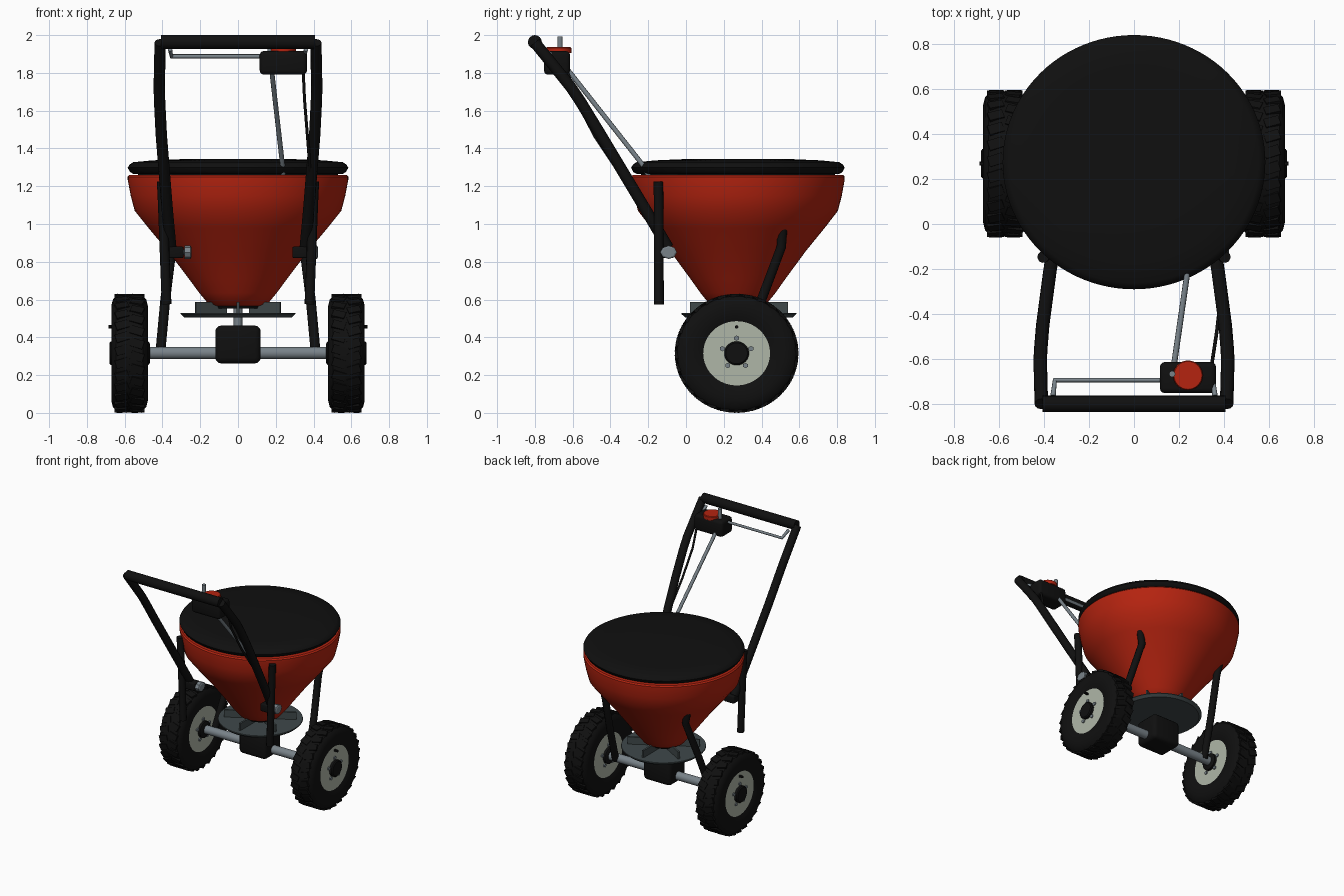
import bpy, bmesh, math
from mathutils import Matrix, Vector

if "Cube" in bpy.data.objects:
    bpy.data.objects.remove(bpy.data.objects["Cube"])


def mat(name, r, g, b):
    m = bpy.data.materials.new(name)
    m.diffuse_color = (r, g, b, 1)
    m.use_nodes = True
    m.node_tree.nodes["Principled BSDF"].inputs["Base Color"].default_value = m.diffuse_color
    return m


BLACK = mat("black", 0.005, 0.005, 0.005)
RED = mat("red", 0.46, 0.017, 0.005)
STEEL = mat("steel grey", 0.19, 0.225, 0.25)
DARK = mat("dark grey", 0.05, 0.065, 0.068)
RIM = mat("light grey", 0.43, 0.47, 0.39)


def finish(me, name, m, smooth=35):
    ob = bpy.data.objects.new(name, me)
    bpy.context.collection.objects.link(ob)
    me.materials.clear()
    me.materials.append(m)
    bpy.ops.object.select_all(action='DESELECT')
    ob.select_set(True)
    bpy.context.view_layer.objects.active = ob
    if smooth:
        bpy.ops.object.shade_smooth_by_angle(angle=math.radians(smooth))
    return ob


def from_bm(bm, name, m, smooth=35):
    bmesh.ops.recalc_face_normals(bm, faces=bm.faces)
    me = bpy.data.meshes.new(name)
    bm.to_mesh(me)
    bm.free()
    return finish(me, name, m, smooth)


def lathe(name, prof, m, mtx, n=64, smooth=35, closed=False):
    """Spin (radius, height) points about local z; ends are capped unless closed."""
    bm = bmesh.new()
    rings = [[bm.verts.new(mtx @ Vector((r * math.cos(2 * math.pi * i / n),
                                         r * math.sin(2 * math.pi * i / n), h)))
              for i in range(n)] for r, h in prof]
    pairs = list(zip(rings, rings[1:]))
    if closed:
        pairs.append((rings[-1], rings[0]))
    for a, b in pairs:
        for i in range(n):
            j = (i + 1) % n
            bm.faces.new((a[i], a[j], b[j], b[i]))
    if not closed:
        bm.faces.new(rings[0])
        bm.faces.new(rings[-1])
    return from_bm(bm, name, m, smooth)


def tube(name, pts, r, m, res=3):
    cu = bpy.data.curves.new(name, 'CURVE')
    cu.dimensions = '3D'
    cu.bevel_depth, cu.bevel_resolution, cu.use_fill_caps = r, res, True
    sp = cu.splines.new('POLY')
    sp.points.add(len(pts) - 1)
    for p, c in zip(sp.points, pts):
        p.co = (*c, 1)
    tmp = bpy.data.objects.new(name + "_path", cu)
    bpy.context.collection.objects.link(tmp)
    me = bpy.data.meshes.new_from_object(tmp.evaluated_get(bpy.context.evaluated_depsgraph_get()))
    bpy.data.objects.remove(tmp)
    return finish(me, name, m, 50)


def box(name, centre, size, m, bevel=0.0, rot=Matrix()):
    bm = bmesh.new()
    bmesh.ops.create_cube(bm, size=1)
    bmesh.ops.scale(bm, vec=size, verts=bm.verts)
    if bevel:
        bmesh.ops.bevel(bm, geom=bm.edges[:], offset=bevel, segments=3, profile=0.5, affect='EDGES')
    bm.transform(Matrix.Translation(centre) @ rot)
    return from_bm(bm, name, m)


T = Matrix.Translation
CY = 0.272                                    # axis of the hopper and axle
oval = T((0, CY + 0.003, 0)) @ Matrix.Diagonal((1, 0.968, 1, 1))

# Hopper with its lid and outlet
lathe("hopper", [(0.13, 0.565), (0.155, 0.575), (0.205, 0.635), (0.26, 0.71), (0.37, 0.855),
                 (0.475, 0.98), (0.547, 1.07), (0.568, 1.15), (0.584, 1.235), (0.584, 1.25),
                 (0.575, 1.26)], RED, oval, 96)
lathe("hopper_lid", [(0.555, 1.266), (0.572, 1.275), (0.584, 1.298), (0.574, 1.315),
                     (0.555, 1.327), (0.45, 1.337), (0.28, 1.344), (0.05, 1.345)], BLACK, oval, 96)
lathe("lid_inner_lip", [(0.53, 1.25), (0.53, 1.27)], BLACK, oval, 96)
lathe("hopper_outlet", [(0.12, 0.552), (0.135, 0.58)], BLACK, oval)

# Spinner plate with six fins on a shaft
lathe("spinner_plate", [(0.285, 0.506), (0.305, 0.524), (0.303, 0.53)], DARK, T((0, CY + 0.008, 0)))
for k in range(6):
    a = math.radians(30 + 60 * k)
    box("spinner_fin", (0.165 * math.cos(a), CY + 0.008 + 0.165 * math.sin(a), 0.557),
        (0.19, 0.014, 0.058), DARK, 0, Matrix.Rotation(a, 4, 'Z'))
tube("spinner_shaft", [(0, CY, 0.4), (0, CY, 0.59)], 0.023, STEEL)

# Axle and gearbox
tube("axle", [(-0.6, CY, 0.317), (0.6, CY, 0.317)], 0.033, STEEL, 6)
box("gearbox", (0, CY, 0.362), (0.24, 0.2, 0.2), BLACK, 0.03)

# Wheels: local z points outwards along x
tire = [(0.165, -0.08), (0.2, -0.094), (0.25, -0.097), (0.285, -0.088), (0.302, -0.072),
        (0.308, -0.035), (0.309, 0), (0.308, 0.035), (0.302, 0.072), (0.285, 0.088),
        (0.25, 0.097), (0.2, 0.094), (0.165, 0.08)]
for s in (-1, 1):
    w = (T((s * 0.574, CY - 0.004, 0.3155)) @ Matrix.Diagonal((1, 1.04, 1, 1))
         @ Matrix.Rotation(s * math.pi / 2, 4, 'Y'))
    lathe("tire", tire, BLACK, w, 64, closed=True)
    # slanted tread lugs, offset between the two shoulders
    bm = bmesh.new()
    for k in range(28):
        for side in (-1, 1):
            a = 2 * math.pi * (k + 0.25 * side) / 28
            lug = (w @ Matrix.Rotation(a, 4, 'Z') @ T((0.306, 0, side * 0.04))
                   @ Matrix.Rotation(side * 0.3, 4, 'X'))
            bmesh.ops.create_cube(bm, size=1, matrix=lug @ Matrix.Diagonal((0.016, 0.045, 0.068, 1)))
    from_bm(bm, "tire_tread", BLACK, 0)
    lathe("wheel_rim", [(0.178, -0.082), (0.178, 0.082)], RIM, w)
    lathe("wheel_hub", [(0.05, -0.108), (0.063, -0.1), (0.063, 0.1), (0.055, 0.107)], BLACK, w, 32)
    for k in range(5):
        a = math.pi / 2 + 2 * math.pi * k / 5
        b = T((0, 0.08 * math.cos(a) * 1.0, 0.08 * math.sin(a)))
        lathe("wheel_bolt", [(0.014, -0.09), (0.014, 0.09)], STEEL, b @ w, 6)
    # tire valve
    lathe("tire_valve", [(0.009, 0.0), (0.009, 0.112)], BLACK, T((0, 0, 0.14)) @ w, 10)

# Push handle, braces and hopper struts on both sides
for s in (-1, 1):
    tube("handle_side", [(s * x, y, z) for x, y, z in (
        (0.412, -0.8, 1.96), (0.415, -0.69, 1.825), (0.417, -0.61, 1.725), (0.415, -0.56, 1.65),
        (0.406, -0.45, 1.47), (0.39, -0.33, 1.27), (0.374, -0.21, 1.07), (0.356, -0.095, 0.875))],
        0.03, BLACK, 4)
    tube("rear_brace", [(s * 0.404, -0.147, 1.225), (s * 0.4, -0.145, 1.15), (s * 0.378, -0.143, 0.575)],
         0.026, BLACK)
    tube("front_strut", [(s * 0.37, 0.51, 0.975), (s * 0.35, 0.505, 0.88), (s * 0.385, 0.4, 0.6),
                         (s * 0.412, 0.29, 0.31)], 0.026, BLACK)
    box("brace_clamp", (s * 0.33, -0.1, 0.85), (0.085, 0.07, 0.06), BLACK, 0.008)
    # both clamp knobs sit on the same side of their clamp
    x = 0.36 if s > 0 else -0.31
    lathe("clamp_knob", [(0.018, 0), (0.018, 0.025), (0.044, 0.028), (0.044, 0.058), (0.034, 0.063)],
          STEEL, T((x, -0.092, 0.85)) @ Matrix.Rotation(math.pi / 2, 4, 'Y')
          @ Matrix.Diagonal((0.8, 1, 1, 1)), 8, 20)
tube("handle_grip", [(-0.408, -0.8, 1.963), (0.408, -0.8, 1.963)], 0.037, BLACK, 6)

# Flow control: housing, dial, trigger bar, rod and cable
box("control_housing", (0.24, -0.683, 1.853), (0.25, 0.138, 0.125), BLACK, 0.022)
lathe("control_dial", [(0.066, 1.905), (0.066, 1.932), (0.062, 1.936)], RED, T((0.24, -0.673, 0)), 32)
tube("control_lever", [(0.17, -0.667, 1.86), (0.17, -0.667, 1.992)], 0.014, STEEL)
tube("trigger_bar", [(-0.36, -0.765, 1.925), (-0.352, -0.695, 1.888), (0.352, -0.695, 1.888),
                     (0.36, -0.765, 1.925)], 0.012, STEEL)
tube("control_rod", [(0.173, -0.66, 1.86), (0.235, -0.233, 1.318), (0.24, -0.195, 1.25)], 0.013, STEEL)
tube("control_cable", [(0.345, -0.63, 1.82), (0.352, -0.585, 1.66), (0.368, -0.48, 1.46),
                       (0.382, -0.36, 1.28), (0.386, -0.29, 1.19)], 0.008, BLACK)
